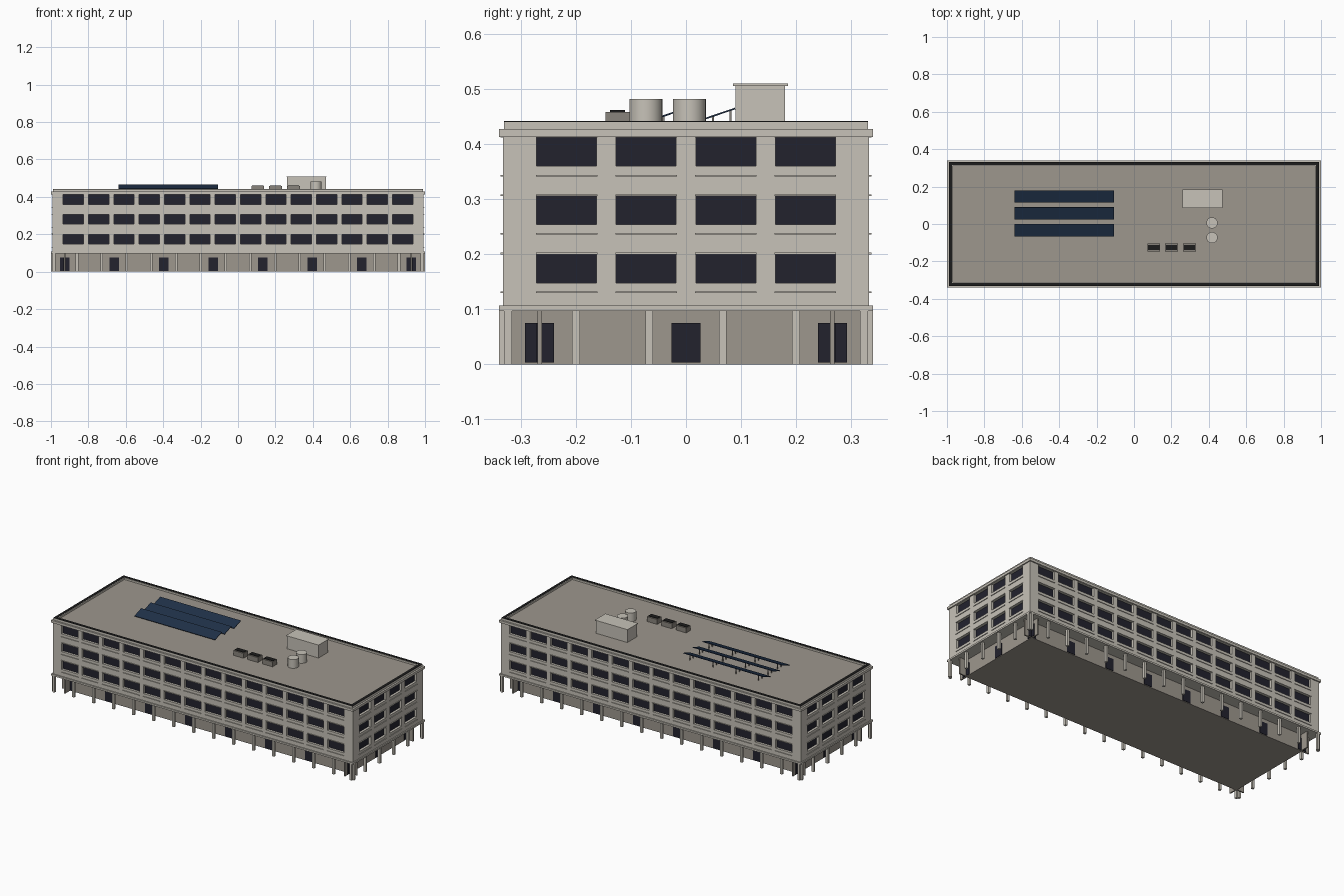
import bpy, bmesh
from math import atan2
from mathutils import Matrix, Vector

if "Cube" in bpy.data.objects:
    bpy.data.objects.remove(bpy.data.objects["Cube"], do_unlink=True)


def material(name, r, g, b):
    m = bpy.data.materials.new(name)
    m.use_nodes = True
    m.diffuse_color = (r, g, b, 1)
    bsdf = m.node_tree.nodes["Principled BSDF"]
    bsdf.inputs["Base Color"].default_value = (r, g, b, 1)
    bsdf.inputs["Roughness"].default_value = 0.8
    return m


WALL = material("pale concrete", 0.57, 0.54, 0.48)
TAUPE = material("taupe plaster", 0.34, 0.31, 0.27)
GLASS = material("dark glass", 0.016, 0.016, 0.027)
PANEL = material("solar blue", 0.014, 0.03, 0.065)
DARK = material("black coping", 0.012, 0.012, 0.012)
METAL = material("grey metal", 0.25, 0.23, 0.2)


def boxes(name, mat, spans):
    """One object made of boxes, each given as (x0, x1, y0, y1, z0, z1)."""
    bm = bmesh.new()
    for x0, x1, y0, y1, z0, z1 in spans:
        size = Matrix.Diagonal((abs(x1 - x0), abs(y1 - y0), abs(z1 - z0), 1))
        centre = Vector((x0 + x1, y0 + y1, z0 + z1)) / 2
        bmesh.ops.create_cube(bm, size=1, matrix=Matrix.Translation(centre) @ size)
    mesh = bpy.data.meshes.new(name)
    bm.to_mesh(mesh)
    bm.free()
    mesh.materials.append(mat)
    ob = bpy.data.objects.new(name, mesh)
    bpy.context.collection.objects.link(ob)
    return ob


def slab(hx, hy, z0, z1):
    return (-hx, hx, -hy, hy, z0, z1)


def on_side(long_side, s, a0, a1, d0, d1, z0, z1):
    """Box on a facade: a runs along it, d is distance from the middle."""
    if long_side:
        return (a0, a1, s * d0, s * d1, z0, z1)
    return (s * d0, s * d1, a0, a1, z0, z1)


def ring(hx, hy, t, z0, z1):
    out = [on_side(True, s, -hx, hx, hy - t, hy, z0, z1) for s in (-1, 1)]
    return out + [on_side(False, s, -hy + t, hy - t, hx - t, hx, z0, z1) for s in (-1, 1)]


HX, HY = 0.993, 0.333
BAND, TOP = 0.107, 0.414
WIN_W, WIN_H, REVEAL = 0.109, 0.053, 0.014
ROWS = [0.148 + 0.106 * i for i in range(3)]
# long side flag, half length, distance, bays, window count, window spacing
SIDES = [(True, HX, HY, 15, 14, 0.1354), (False, HY, HX, 5, 4, 0.1447)]

# Ground floor: floor, crossing thin walls, doors and columns
INSET = 0.067
walls, doors, columns = [], [], []
for long_side, half, dist, bays, count, step in SIDES:
    wall_d = dist - INSET
    bay = 2 * half / bays
    for s in (-1, 1):
        reach = half - 0.017
        walls.append(on_side(long_side, s, -reach, reach, wall_d - 0.004, wall_d + 0.004, 0, 0.097))
        for i in range(0, bays, 2):
            c = -half + (i + 0.5) * bay
            doors.append(on_side(long_side, s, c - 0.026, c + 0.026,
                                 wall_d + 0.003, wall_d + 0.007, 0.003, 0.075))
        for i in range(bays + 1):
            c = -half + i * bay
            columns.append(on_side(long_side, s, c - 0.007, c + 0.007,
                                   dist - 0.0165, dist - 0.0025, 0, 0.098))
boxes("ground_floor_slab", TAUPE, [slab(HX - INSET, HY - INSET, 0, 0.004)])
boxes("ground_floor_walls", TAUPE, walls)
boxes("ground_floor_doors", GLASS, doors)
boxes("columns", WALL, columns)
boxes("first_floor_band", WALL, [slab(1, 0.34, 0.097, BAND)])

# Upper floors: glass core behind spandrels and piers, with ledges
spandrels, z = [], BAND
for row in ROWS:
    spandrels.append(slab(HX, HY, z, row))
    z = row + WIN_H
spandrels.append(slab(HX, HY, z, TOP))

piers, ledges = [], []
for long_side, half, dist, bays, count, step in SIDES:
    centres = [(i - (count - 1) / 2) * step for i in range(count)]
    edges = [-half] + [c + d * WIN_W / 2 for c in centres for d in (-1, 1)] + [half]
    if not long_side:
        edges[0], edges[-1] = -half + REVEAL, half - REVEAL
    for s in (-1, 1):
        for row in ROWS:
            for a0, a1 in zip(edges[::2], edges[1::2]):
                piers.append(on_side(long_side, s, a0, a1, dist - REVEAL, dist, row, row + WIN_H))
            for c in centres:
                for lz in (row - 0.0185, row + WIN_H - 0.001):
                    ledges.append(on_side(long_side, s, c - 0.056, c + 0.056,
                                          dist - 0.002, dist + 0.004, lz, lz + 0.003))
boxes("window_glass", GLASS, [slab(HX - REVEAL, HY - REVEAL, BAND, TOP)])
boxes("spandrels", WALL, spandrels)
boxes("piers", WALL, piers)
boxes("window_ledges", WALL, ledges)

# Roof: cornice, deck, parapet and coping
DECK = 0.43
boxes("cornice", WALL, [slab(1, 0.34, 0.4135, 0.428)])
boxes("roof_deck", TAUPE, [slab(0.975, 0.315, 0.426, DECK)])
boxes("parapet", WALL, ring(0.99, 0.331, 0.02, 0.427, 0.4405))
boxes("parapet_coping", DARK, ring(0.99, 0.331, 0.016, 0.4403, 0.442))

# Stair house
boxes("stair_house", WALL, [(0.262, 0.47, 0.09, 0.18, DECK, 0.506)])
boxes("stair_house_roof", WALL, [(0.258, 0.474, 0.085, 0.185, 0.506, 0.51)])

# Water tanks
for i, y in enumerate((-0.073, 0.006)):
    bpy.ops.mesh.primitive_cylinder_add(vertices=32, radius=0.03, depth=0.482 - DECK,
                                        location=(0.417, y, (0.482 + DECK) / 2))
    tank = bpy.context.object
    tank.name = f"water_tank_{i + 1}"
    tank.data.materials.append(WALL)
    bpy.ops.object.shade_smooth_by_angle()

# Cooling units with dark fan tops
units = (0.105, 0.2, 0.297)
boxes("cooling_units", METAL, [(x - 0.034, x + 0.034, -0.146, -0.103, DECK, 0.459) for x in units])
boxes("cooling_unit_fans", DARK, [(x - 0.03, x + 0.03, -0.138, -0.111, 0.459, 0.462) for x in units])

# Tilted solar panels on posts
posts = []
for i, y in enumerate((-0.033, 0.057, 0.147)):
    panel = boxes(f"solar_panel_{i + 1}", PANEL, [(-0.267, 0.267, -0.034, 0.034, -0.0015, 0.0015)])
    panel.location = (-0.373, y, 0.454)
    panel.rotation_euler.x = atan2(0.34, 1)
    for x in (-0.6, -0.45, -0.3, -0.145):
        posts.append((x - 0.002, x + 0.002, y - 0.01, y - 0.006, DECK, 0.451))
        posts.append((x - 0.002, x + 0.002, y + 0.022, y + 0.026, DECK, 0.461))
boxes("solar_panel_posts", METAL, posts)
